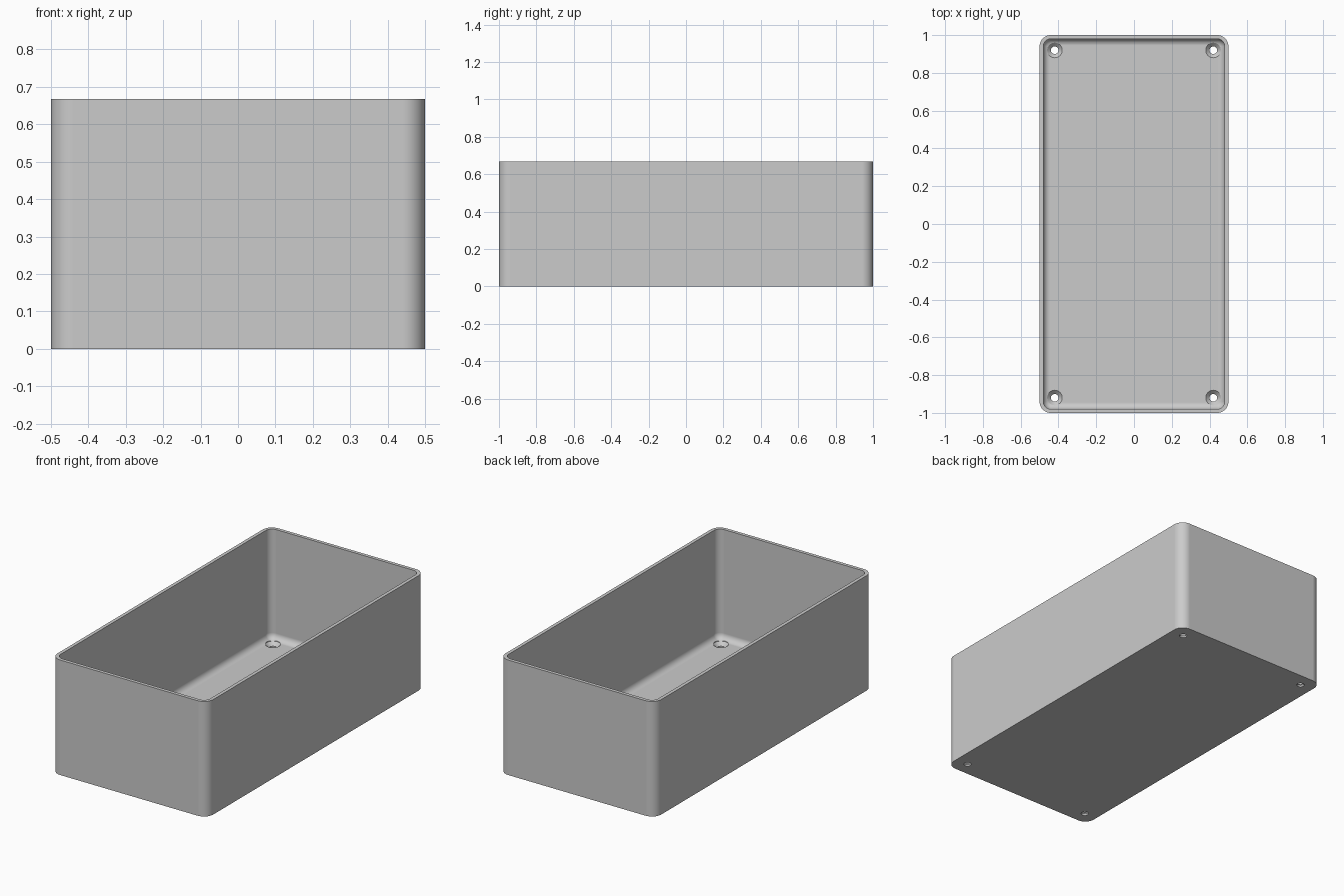
import bpy, bmesh, math

if "Cube" in bpy.data.objects:
    bpy.data.objects.remove(bpy.data.objects["Cube"], do_unlink=True)

WIDTH, LENGTH, HEIGHT = 1.0, 2.0, 0.667
CORNER, WALL, FLOOR, FILLET = 0.06, 0.02, 0.03, 0.036
STEPS = 10

grey = bpy.data.materials.new("light_grey_plastic")
grey.use_nodes = True
grey.diffuse_color = (0.6, 0.6, 0.6, 1)
grey.node_tree.nodes["Principled BSDF"].inputs["Base Color"].default_value = (0.6, 0.6, 0.6, 1)


def make_object(name, bm):
    bmesh.ops.recalc_face_normals(bm, faces=bm.faces)
    mesh = bpy.data.meshes.new(name)
    bm.to_mesh(mesh)
    bm.free()
    obj = bpy.data.objects.new(name, mesh)
    bpy.context.collection.objects.link(obj)
    mesh.materials.append(grey)
    return obj


def rounded_ring(bm, inset, z):
    """Rounded rectangle moved inwards by inset, at height z."""
    r = CORNER - inset
    cx, cy = WIDTH / 2 - CORNER, LENGTH / 2 - CORNER
    ring = []
    for k, (sx, sy) in enumerate([(1, 1), (-1, 1), (-1, -1), (1, -1)]):
        for i in range(STEPS + 1):
            a = math.pi / 2 * (k + i / STEPS)
            ring.append(bm.verts.new((sx * cx + r * math.cos(a), sy * cy + r * math.sin(a), z)))
    return ring


def circle_ring(bm, x, y, r, z, n=32):
    return [bm.verts.new((x + r * math.cos(math.tau * i / n), y + r * math.sin(math.tau * i / n), z))
            for i in range(n)]


def loft(bm, rings):
    """Skin consecutive rings and close both ends."""
    for a, b in zip(rings, rings[1:]):
        for i in range(len(a)):
            j = (i + 1) % len(a)
            bm.faces.new((a[i], a[j], b[j], b[i]))
    bm.faces.new(rings[0])
    bm.faces.new(rings[-1])


# Open box: outer wall, rim, inner wall and rounded floor edge
bm = bmesh.new()
section = [(0, 0), (0, HEIGHT), (WALL, HEIGHT)]
for i in range(STEPS + 1):
    a = math.pi / 2 * i / STEPS
    section.append((WALL + FILLET * (1 - math.cos(a)), FLOOR + FILLET * (1 - math.sin(a))))
loft(bm, [rounded_ring(bm, inset, z) for inset, z in section])
box = make_object("open_box", bm)

# Countersunk screw holes in the four floor corners
bm = bmesh.new()
for x in (-0.42, 0.42):
    for y in (-0.92, 0.92):
        profile = [(0.02, -0.05), (0.02, 0.01), (0.04, FLOOR), (0.04, 0.1)]
        loft(bm, [circle_ring(bm, x, y, r, z) for r, z in profile])
cutter = make_object("screw_hole_cutter", bm)
cutter.hide_render = True

bpy.ops.object.select_all(action="DESELECT")
box.select_set(True)
bpy.context.view_layer.objects.active = box
cut = box.modifiers.new("screw_holes", "BOOLEAN")
cut.operation, cut.solver, cut.object = "DIFFERENCE", "EXACT", cutter
bpy.ops.object.modifier_apply(modifier=cut.name)
bpy.data.objects.remove(cutter, do_unlink=True)

# Smooth corners and fillets, crisp rim and flat panels
bpy.ops.object.shade_smooth_by_angle(angle=math.radians(30))
weighted = box.modifiers.new("flat_panels", "WEIGHTED_NORMAL")
weighted.keep_sharp = True
